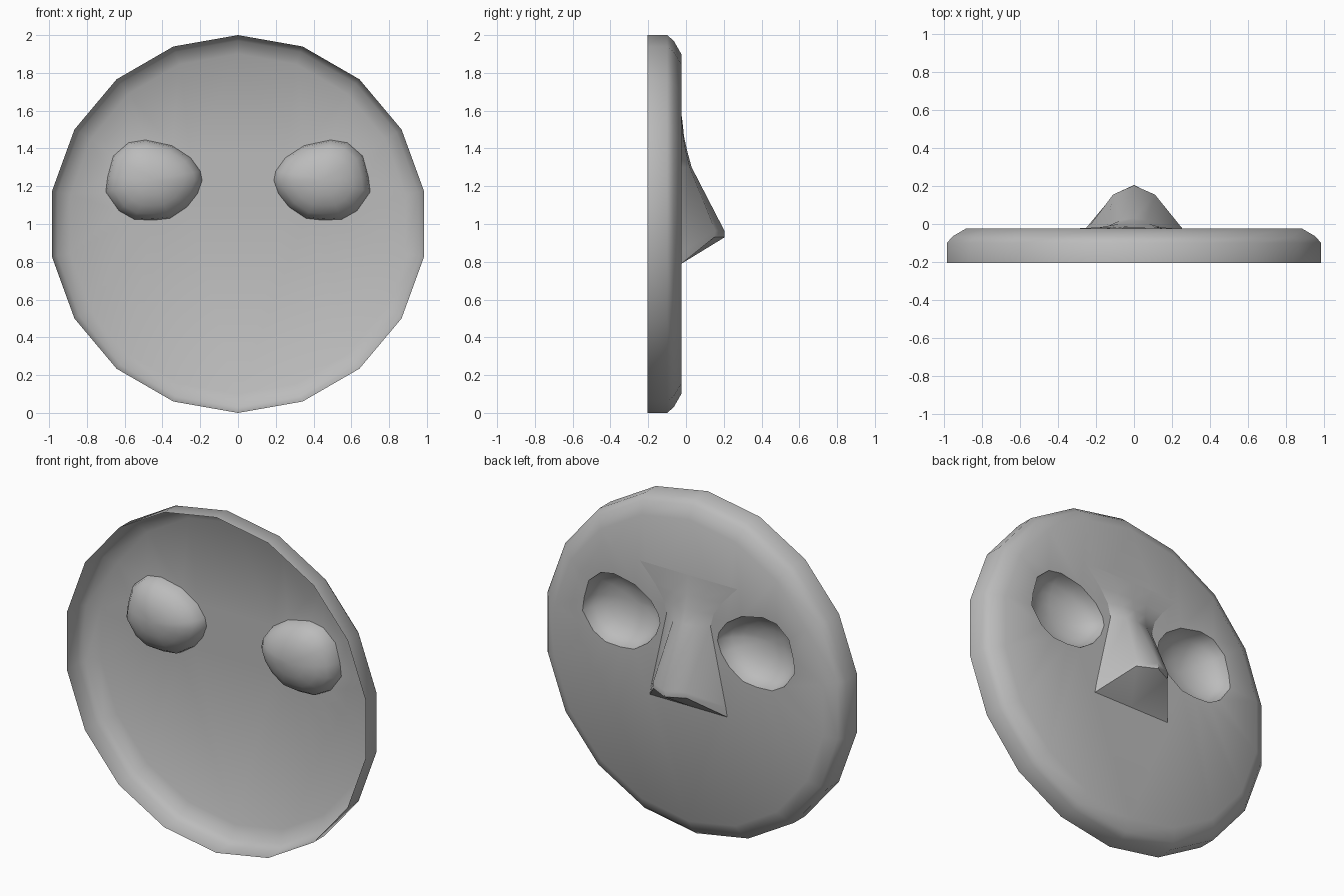
import bpy, bmesh, math

if "Cube" in bpy.data.objects:
    bpy.data.objects.remove(bpy.data.objects["Cube"])

FACE_Y = -0.025

grey = bpy.data.materials.new("plain grey")
grey.diffuse_color = (0.5, 0.5, 0.5, 1)
grey.use_nodes = True
grey.node_tree.nodes["Principled BSDF"].inputs["Base Color"].default_value = grey.diffuse_color


def finish(bm, name, angle):
    mesh = bpy.data.meshes.new(name)
    bm.to_mesh(mesh)
    bm.free()
    obj = bpy.data.objects.new(name, mesh)
    bpy.context.collection.objects.link(obj)
    mesh.materials.append(grey)
    bpy.ops.object.select_all(action='DESELECT')
    obj.select_set(True)
    bpy.context.view_layer.objects.active = obj
    bpy.ops.object.shade_smooth_by_angle(angle=math.radians(angle))
    return obj


def bridge(bm, a, b, closed=True):
    n = len(a)
    for i in range(n if closed else n - 1):
        j = (i + 1) % n
        bm.faces.new((a[i], a[j], b[j], b[i]))


def loop_edges(bm, ring):
    return [bm.edges.get((v, ring[i - 1])) for i, v in enumerate(ring)]


# Mask shell: open 18-sided dish with a rounded rim
bm = bmesh.new()
rings = []
for r, y in [(1, -0.205), (1, -0.10), (0.97, -0.065), (0.90, FACE_Y)]:
    rings.append([bm.verts.new((r * math.sin(k * math.tau / 18), y,
                                1 + r * math.cos(k * math.tau / 18)))
                  for k in range(18)])
for a, b in zip(rings, rings[1:]):
    bridge(bm, a, b)
fill = loop_edges(bm, rings[-1])

# Eye sockets: egg-shaped bowls pressed into the dish
EYE = [(.70, 1.17), (.69, 1.25), (.66, 1.36), (.58, 1.43), (.49, 1.445),
       (.35, 1.415), (.25, 1.35), (.20, 1.28), (.19, 1.23), (.215, 1.16),
       (.27, 1.09), (.36, 1.03), (.45, 1.02), (.55, 1.025), (.63, 1.07)]
CX, CZ, DEPTH = 0.45, 1.235, 0.145
for side in (1, -1):
    prev = None
    for t in (0, 15, 32, 50, 68):
        s, d = math.cos(math.radians(t)), math.sin(math.radians(t)) * DEPTH
        ring = [bm.verts.new((side * (CX + (x - CX) * s), FACE_Y - d,
                              CZ + (z - CZ) * s)) for x, z in EYE]
        if prev:
            bridge(bm, prev, ring)
            if t == 15:
                fill += loop_edges(bm, prev)
        prev = ring
    tip = bm.verts.new((side * CX, FACE_Y - DEPTH, CZ))
    for i, v in enumerate(prev):
        bm.faces.new((prev[i - 1], v, tip))

# Flat face around the sockets
bmesh.ops.triangle_fill(bm, use_beauty=True, use_dissolve=False, edges=fill,
                        normal=(0, 1, 0))
bmesh.ops.recalc_face_normals(bm, faces=bm.faces[:])
if sum(f.normal.y * f.calc_area() for f in bm.faces) < 0:
    bmesh.ops.reverse_faces(bm, faces=bm.faces[:])
finish(bm, "mask_shell", 50)

# Nose: wide brow, narrow bridge, flared tip
# each row: base x, base z, middle x, middle y, ridge y, ridge z
NOSE = [(.32, 1.57, .15, -.023, -.022, 1.57),
        (.22, 1.46, .10, -.014, -.010, 1.46),
        (.165, 1.38, .08, .000, .008, 1.38),
        (.145, 1.30, .07, .020, .030, 1.30),
        (.245, .85, .11, .155, .203, .965),
        (.255, .79, .11, .150, .205, .93)]
bm = bmesh.new()
prev = None
for bx, bz, mx, my, ry, rz in NOSE:
    ring = [bm.verts.new(p) for p in (
        (-bx, FACE_Y + .001, bz), (-mx, my, rz), (0, ry, rz),
        (mx, my, rz), (bx, FACE_Y + .001, bz))]
    if prev:
        bridge(bm, prev, ring, closed=False)
    prev = ring
# Underside of the nose
mid = bm.verts.new((0, FACE_Y + .001, .79))
for a, b in zip(prev, prev[1:]):
    bm.faces.new((a, b, mid))
bmesh.ops.recalc_face_normals(bm, faces=bm.faces[:])
if sum(f.normal.y * f.calc_area() for f in bm.faces) < 0:
    bmesh.ops.reverse_faces(bm, faces=bm.faces[:])
finish(bm, "nose", 50)
